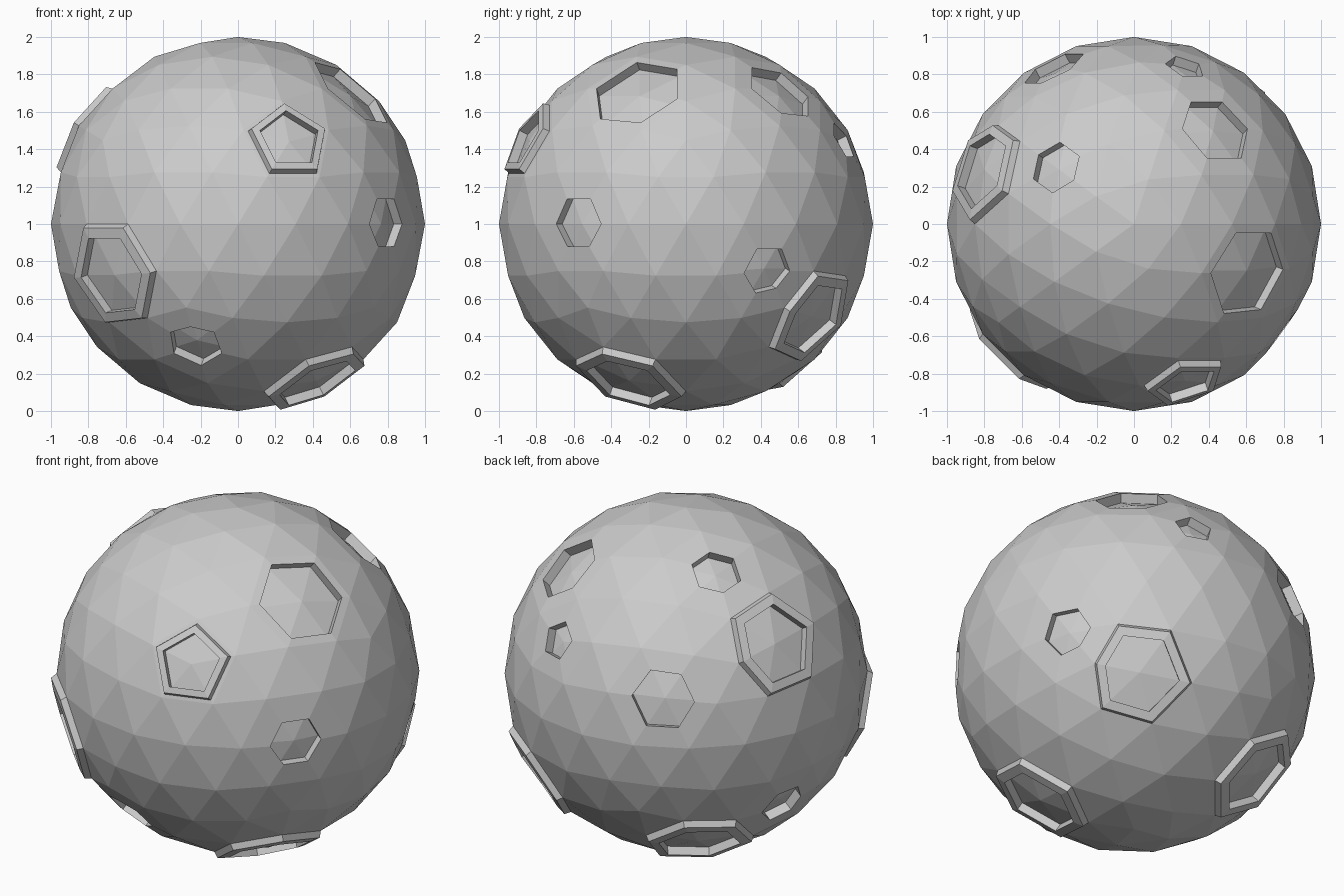
import bpy
import bmesh
from mathutils import Vector

if "Cube" in bpy.data.objects:
    bpy.data.objects.remove(bpy.data.objects["Cube"])

bm = bmesh.new()
bmesh.ops.create_icosphere(bm, subdivisions=3, radius=1.0)


def step(v, scale, move):
    """Replace the triangle fan round v by a scaled, radially moved copy joined by quads."""
    centre = v.co.copy()
    shift = centre.normalized() * move
    pairs, faces = [], list(v.link_faces)
    for f in faces:
        vs = list(f.verts)
        i = vs.index(v)
        pairs.append((vs[(i + 1) % 3], vs[(i + 2) % 3]))
    bmesh.ops.delete(bm, geom=faces, context='FACES')
    new = {a: bm.verts.new(centre + (a.co - centre) * scale + shift) for a, _ in pairs}
    tip = bm.verts.new(centre + shift)
    for a, b in pairs:
        bm.faces.new((a, b, new[b], new[a]))
        bm.faces.new((tip, new[a], new[b]))
    return tip


# sunken craters: direction and size relative to the surrounding triangle fan
pits = [
    ((-.228, -.702, -.675), .51),
    ((.809, -.588, 0), .48),
    ((.638, -.263, .724), .82),
    ((.447, .526, .724), .66),
    ((.276, .851, .447), .44),
    ((.870, .434, -.232), .47),
    ((-.425, .309, .851), .46),
    ((-.447, .851, .276), .57),
    ((-.822, .260, -.506), .47),
]
# craters with a raised rim
rims = [
    ((.276, -.851, .447), .90),
    ((-.671, -.688, -.276), 1),
    ((.425, -.309, -.851), 1),
    ((.501, .702, -.506), 1),
    ((-.819, .273, .506), 1),
    ((-.447, .526, -.724), 1),
]


def nearest(p):
    return min(bm.verts, key=lambda v: (v.co - Vector(p)).length)


pits = [(nearest(p), s) for p, s in pits]
rims = [(nearest(p), s) for p, s in rims]

for v, s in pits:
    v = step(v, s, 0)
    step(v, 1, -.055)

for v, s in rims:
    if s < 1:
        v = step(v, s, 0)
    v = step(v, .96, .035)   # outer wall
    v = step(v, .79, 0)      # rim top
    step(v, 1, -.05)         # inner wall and floor

bmesh.ops.recalc_face_normals(bm, faces=bm.faces[:])
mesh = bpy.data.meshes.new("cratered_moon")
bm.to_mesh(mesh)
bm.free()
moon = bpy.data.objects.new("cratered_moon", mesh)
moon.location = (0, 0, 1)
bpy.context.collection.objects.link(moon)
